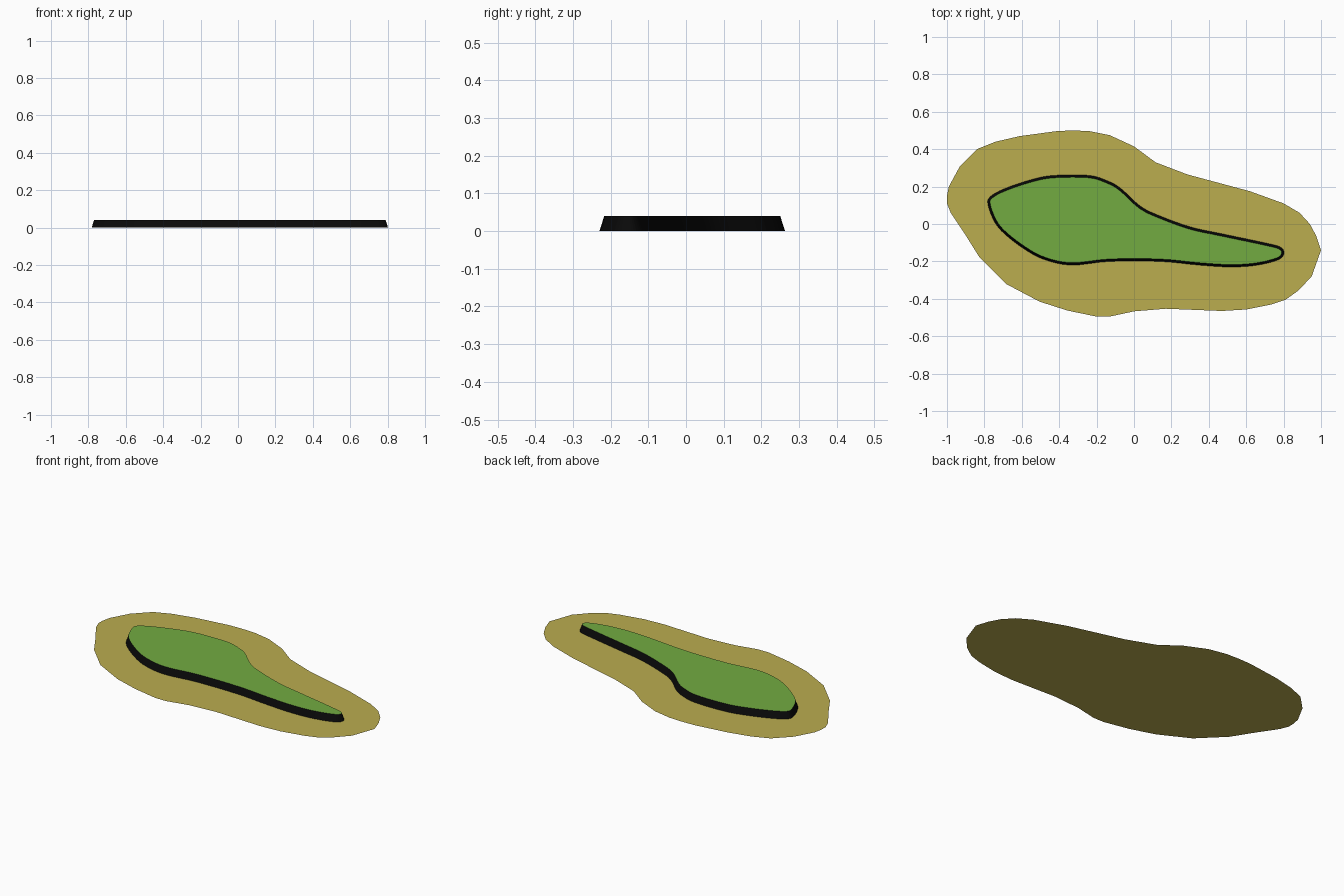
import bpy, bmesh
from mathutils import Vector

if "Cube" in bpy.data.objects:
    bpy.data.objects.remove(bpy.data.objects["Cube"])


def srgb(r, g, b):
    return [((c / 255 + 0.055) / 1.055) ** 2.4 if c > 10 else c / 255 / 12.92
            for c in (r, g, b)] + [1]


def material(name, rgb):
    m = bpy.data.materials.new(name)
    m.diffuse_color = srgb(*rgb)
    m.use_nodes = True
    m.node_tree.nodes["Principled BSDF"].inputs["Base Color"].default_value = m.diffuse_color
    return m


def smooth_loop(pts, steps):
    """Closed Catmull-Rom curve through the points."""
    p = [Vector(q) for q in pts]
    n, out = len(p), []
    for i in range(n):
        a, b, c, d = p[i - 1], p[i], p[(i + 1) % n], p[(i + 2) % n]
        for k in range(steps):
            t = k / steps
            out.append(0.5 * (2 * b + (c - a) * t + (2 * a - 5 * b + 4 * c - d) * t * t
                              + (3 * b - a - 3 * c + d) * t ** 3))
    return out


def inset_loop(p, dist):
    """Move a clockwise loop inward."""
    out = []
    for i, q in enumerate(p):
        t = (p[(i + 1) % len(p)] - p[i - 1]).normalized()
        out.append(q + Vector((t.y, -t.x)) * dist)
    return out


def finish(bm, name, mats):
    me = bpy.data.meshes.new(name)
    bm.to_mesh(me)
    bm.free()
    for m in mats:
        me.materials.append(m)
    ob = bpy.data.objects.new(name, me)
    bpy.context.collection.objects.link(ob)
    return ob


sand = material("sand", (187, 173, 79))
grass = material("grass green", (114, 171, 65))
bank = material("dark bank", (10, 10, 10))

# outlines, clockwise seen from above
sand_line = [(-1, .15), (-.99, .2), (-.93, .31), (-.84, .4), (-.74, .44), (-.61, .47),
             (-.41, .497), (-.33, .5), (-.24, .497), (-.13, .475), (0, .415), (.115, .33),
             (.285, .265), (.62, .175), (.8, .11), (.885, .06), (.94, 0), (.975, -.065),
             (1, -.14), (.95, -.28), (.88, -.355), (.81, -.405), (.735, -.43),
             (.6, -.457), (.47, -.465), (.17, -.453), (0, -.467), (-.13, -.495),
             (-.2, -.495), (-.355, -.463), (-.505, -.415), (-.685, -.32), (-.825, -.18),
             (-.9, -.06), (-.98, .06), (-1, .11)]
grass_line = [(-.78, .1), (-.77, .145), (-.69, .19), (-.54, .24), (-.425, .26),
              (-.24, .26), (-.14, .23), (-.07, .19), (.035, .095), (.135, .045),
              (.3, -.015), (.46, -.05), (.72, -.105), (.785, -.125), (.802, -.155),
              (.775, -.19), (.66, -.22), (.52, -.23), (.35, -.22), (.135, -.2),
              (-.13, -.2), (-.335, -.22), (-.48, -.19), (-.585, -.135),
              (-.69, -.055), (-.745, .01)]

# flat sand sheet
bm = bmesh.new()
bm.faces.new([bm.verts.new((x, y, 0)) for x, y in reversed(sand_line)])
finish(bm, "sand_beach", [sand])

# raised grass with a sloping dark bank
low = smooth_loop(grass_line, 4)
high = inset_loop(low, 0.013)
bm = bmesh.new()
lo = [bm.verts.new((p.x, p.y, 0)) for p in low]
hi = [bm.verts.new((p.x, p.y, 0.04)) for p in high]
bm.faces.new(hi[::-1])
for i in range(len(lo)):
    f = bm.faces.new((lo[i], lo[i - 1], hi[i - 1], hi[i]))
    f.normal_update()
    out = Vector((low[i - 1].y - low[i].y, low[i].x - low[i - 1].x, 0))
    if f.normal.dot(out) < 0:
        f.normal_flip()
    f.material_index = 1
finish(bm, "grass_plateau", [grass, bank])
